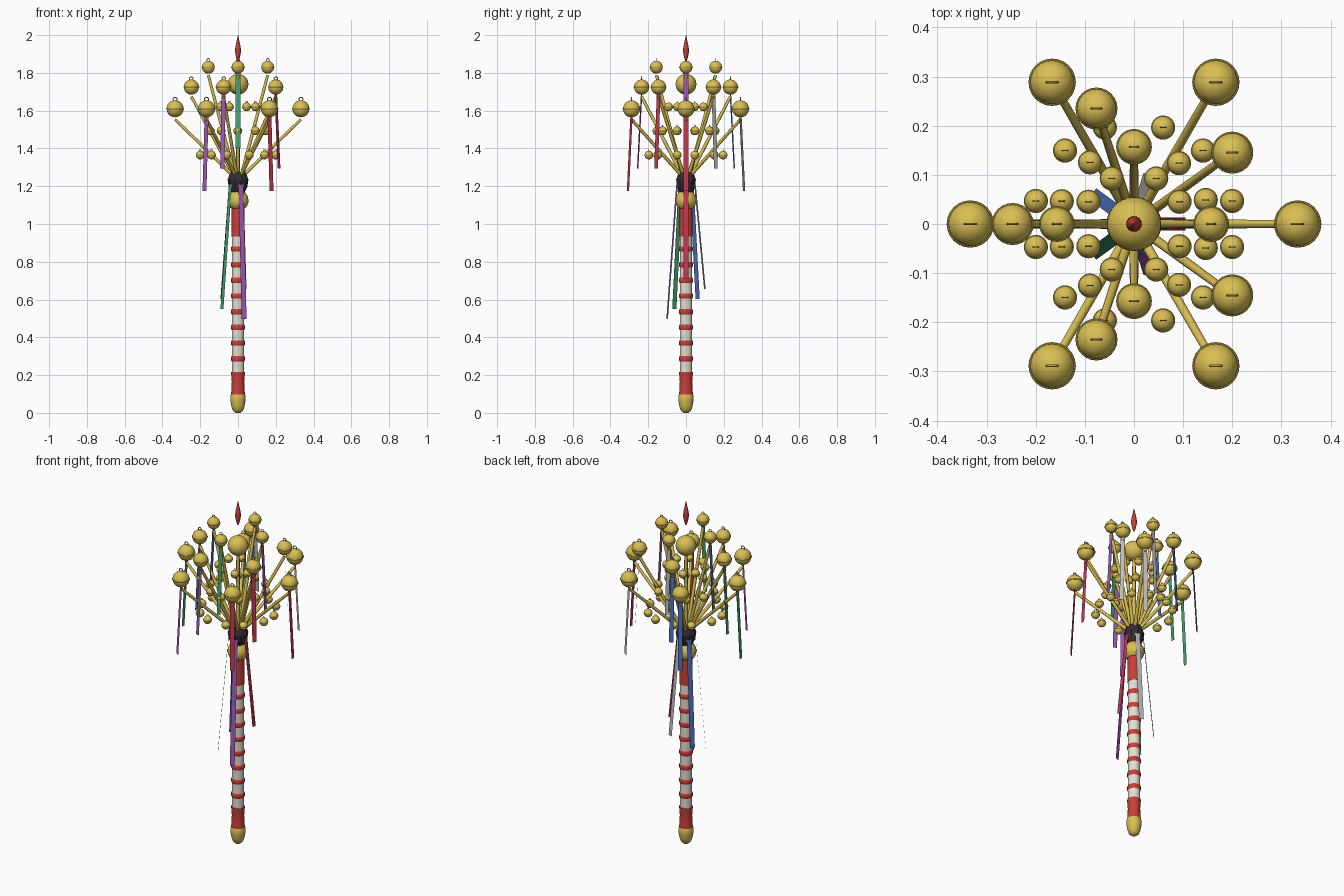
import bpy, bmesh, math
from mathutils import Vector, Matrix

if "Cube" in bpy.data.objects:
    bpy.data.objects.remove(bpy.data.objects["Cube"])


def mat(name, rgb):
    m = bpy.data.materials.new(name)
    m.diffuse_color = (*rgb, 1)
    m.use_nodes = True
    m.node_tree.nodes["Principled BSDF"].inputs["Base Color"].default_value = m.diffuse_color
    return m


GOLD = mat("gold", (0.70, 0.52, 0.09))
RED = mat("red", (0.58, 0.05, 0.04))
CREAM = mat("cream", (0.78, 0.74, 0.65))
DARK = mat("dark", (0.035, 0.025, 0.03))
RIBBON = [mat("ribbon_red", (0.55, 0.04, 0.08)), mat("ribbon_grey", (0.5, 0.5, 0.5)),
          mat("ribbon_blue", (0.07, 0.16, 0.5)), mat("ribbon_green", (0.06, 0.38, 0.16)),
          mat("ribbon_purple", (0.33, 0.1, 0.45))]


def finish(bm, name, material, smooth=True):
    me = bpy.data.meshes.new(name)
    bm.to_mesh(me)
    bm.free()
    for p in me.polygons:
        p.use_smooth = smooth
    me.materials.append(material)
    ob = bpy.data.objects.new(name, me)
    bpy.context.collection.objects.link(ob)
    if smooth:
        bpy.ops.object.select_all(action='DESELECT')
        ob.select_set(True)
        bpy.context.view_layer.objects.active = ob
        bpy.ops.object.shade_smooth_by_angle(angle=math.radians(40))
    return ob


def add_lathe(bm, profile, center=(0, 0, 0), n=24, rot=None, closed=False):
    """Spin (radius, height) points around the local z axis."""
    rot = rot or Matrix.Identity(3)
    c = Vector(center)
    rings = []
    for r, h in profile:
        rings.append([bm.verts.new(c + rot @ Vector((r * math.cos(2 * math.pi * i / n),
                      r * math.sin(2 * math.pi * i / n), h))) for i in range(n)])
    pairs = list(zip(rings, rings[1:]))
    if closed:
        pairs.append((rings[-1], rings[0]))
    else:
        bm.faces.new(rings[0][::-1])
        bm.faces.new(rings[-1])
    for a, b in pairs:
        for i in range(n):
            j = (i + 1) % n
            bm.faces.new((a[i], a[j], b[j], b[i]))


def lathe(name, profile, material, n=24, smooth=True):
    bm = bmesh.new()
    add_lathe(bm, profile, n=n)
    return finish(bm, name, material, smooth)


def add_torus(bm, center, major, minor, rot=None, n=24, m=6):
    prof = [(major + minor * math.cos(2 * math.pi * k / m), minor * math.sin(2 * math.pi * k / m))
            for k in range(m)]
    add_lathe(bm, prof, center, n, rot, closed=True)


def bell(name, pos, r):
    """Ball with a seam band and an upright hanging loop."""
    bm = bmesh.new()
    bmesh.ops.create_uvsphere(bm, u_segments=24, v_segments=14, radius=r,
                              matrix=Matrix.Translation(pos))
    add_torus(bm, pos, r, r * 0.07)
    upright = Matrix.Rotation(math.pi / 2, 3, 'X')
    add_torus(bm, Vector(pos) + Vector((0, 0, r * 1.12)), r * 0.24, r * 0.06, upright, 14)
    finish(bm, name, GOLD)


def rod(name, a, b, r0, r1):
    a, b = Vector(a), Vector(b)
    d = b - a
    bm = bmesh.new()
    add_lathe(bm, [(r0, 0), (r1, d.length)], a, 10, d.to_track_quat('Z', 'Y').to_matrix())
    finish(bm, name, GOLD)


def polar(r, deg, z):
    a = math.radians(deg)
    return Vector((r * math.cos(a), r * math.sin(a), z))


def ribbon(name, deg, r0, z0, r1, z1, w, material):
    """Thin strip hanging down and slightly outwards."""
    t = polar(w / 2, deg + 90, 0)
    a, b = polar(r0, deg, z0), polar(r1, deg, z1)
    bm = bmesh.new()
    bm.faces.new([bm.verts.new(v) for v in (a - t, b - t, b + t, a + t)])
    finish(bm, name, material, False)


# Handle
lathe("pommel", [(0.012, 0), (0.027, 0.012), (0.035, 0.035), (0.041, 0.07),
                 (0.041, 0.085), (0.037, 0.098)], GOLD)
lathe("grip", [(0.037, 0.095), (0.034, 0.13), (0.033, 0.165), (0.036, 0.205), (0.036, 0.217)], RED)
lathe("shaft", [(0.033, 0.21), (0.033, 0.96)], CREAM)
for k in range(8):
    z = 0.287 + k * 0.083
    lathe("shaft_band", [(0.033, z - 0.014), (0.036, z - 0.009), (0.036, z + 0.009),
                         (0.033, z + 0.014)], RED)
lathe("upper_grip", [(0.035, 0.935), (0.034, 1.02), (0.033, 1.13)], RED)
lathe("collar", [(0.028, 1.078), (0.045, 1.09), (0.054, 1.11), (0.056, 1.125),
                 (0.052, 1.145), (0.042, 1.162), (0.03, 1.175)], GOLD)
lathe("hub", [(0.034, 1.165), (0.049, 1.195), (0.055, 1.235), (0.04, 1.275)], DARK, 10, False)

# Central stem, ball and finial
rod("center_stem", (0, 0, 1.24), (0, 0, 1.72), 0.011, 0.009)
bm = bmesh.new()
bmesh.ops.create_uvsphere(bm, u_segments=28, v_segments=16, radius=0.055,
                          matrix=Matrix.Translation((0, 0, 1.74)))
finish(bm, "center_ball", GOLD)
lathe("finial", [(0.003, 1.86), (0.010, 1.882), (0.016, 1.912), (0.014, 1.938),
                 (0.007, 1.97), (0.001, 2.0)], RED, 16)

# Three tiers: count, start angle, radius, height, ball size, small radius, small height, spread
tiers = [(6, 0, 0.333, 1.61, 0.045, 0.205, 1.365, 13.2),
         (5, 36, 0.247, 1.725, 0.040, 0.154, 1.493, 17.5),
         (4, 90, 0.157, 1.83, 0.034, 0.103, 1.62, 26)]
n = 0
for count, start, rad, z, r, srad, sz, spread in tiers:
    for i in range(count):
        deg = start + i * 360 / count
        rod("branch", polar(0.015, deg, 1.245), polar(rad, deg, z - r * 1.25), 0.010, 0.008)
        bell("bell", polar(rad, deg, z), r)
        ribbon("bell_ribbon", deg, rad, z - r * 0.8, rad + 0.022, z - r * 0.8 - 0.4, 0.024, RIBBON[n % 5])
        n += 1
        for s in (-1, 1):
            bell("small_bell", polar(srad, deg + s * spread, sz), 0.023)

# Long ribbons from the hub
for i in range(5):
    ribbon("long_ribbon", i * 72, 0.05, 1.21, 0.105, 0.71 - i * 0.053, 0.027, RIBBON[i])
